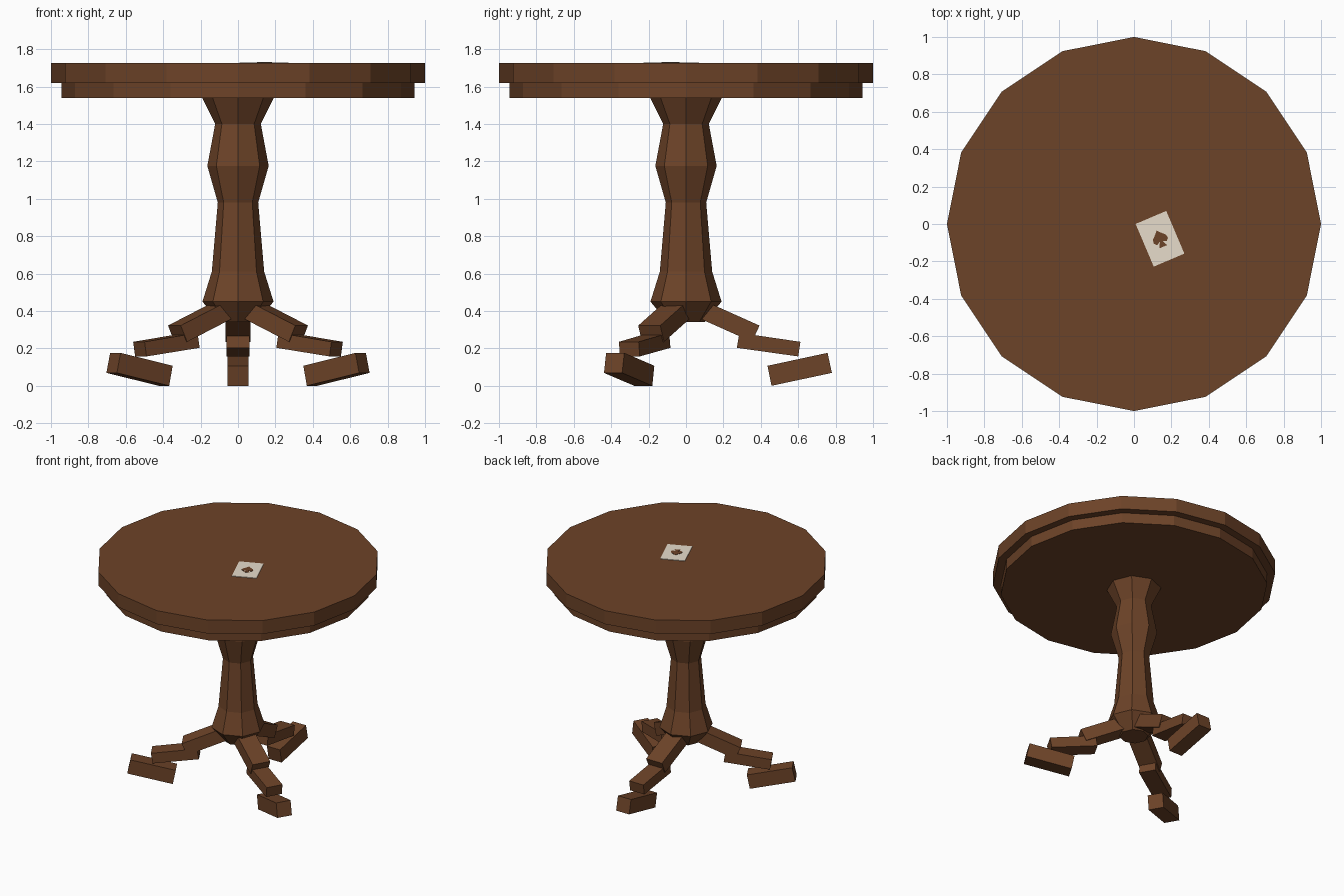
import bpy
import bmesh
from math import sin, cos, pi, radians
from mathutils import Matrix, Vector

cube = bpy.data.objects.get("Cube")
if cube:
    bpy.data.objects.remove(cube)


def material(name, rgb):
    m = bpy.data.materials.new(name)
    m.use_nodes = True
    m.diffuse_color = (*rgb, 1)
    m.node_tree.nodes["Principled BSDF"].inputs["Base Color"].default_value = (*rgb, 1)
    return m


wood = material("brown_wood", (0.152, 0.056, 0.021))
paper = material("ivory_paper", (0.80, 0.72, 0.60))


def finish(name, bm, mat, matrix=None):
    bmesh.ops.recalc_face_normals(bm, faces=bm.faces)
    mesh = bpy.data.meshes.new(name)
    bm.to_mesh(mesh)
    bm.free()
    mesh.materials.append(mat)
    ob = bpy.data.objects.new(name, mesh)
    bpy.context.collection.objects.link(ob)
    if matrix:
        ob.matrix_world = matrix
    return ob


def lathe(name, profile, sides, mat):
    """Stack of faceted rings from (radius, height) pairs, capped at both ends."""
    bm = bmesh.new()
    rings = [[bm.verts.new((r * cos(2 * pi * i / sides), r * sin(2 * pi * i / sides), z))
              for i in range(sides)] for r, z in profile]
    for a, b in zip(rings, rings[1:]):
        for i in range(sides):
            j = (i + 1) % sides
            bm.faces.new((a[i], a[j], b[j], b[i]))
    bm.faces.new(rings[0])
    bm.faces.new(rings[-1])
    return finish(name, bm, mat)


def prism(name, outline, axis, depth, mat, matrix):
    """Extrude a closed outline of 3D points along axis by depth."""
    bm = bmesh.new()
    face = bm.faces.new([bm.verts.new(p) for p in outline])
    new = bmesh.ops.extrude_face_region(bm, geom=[face])["geom"]
    verts = [v for v in new if isinstance(v, bmesh.types.BMVert)]
    bmesh.ops.translate(bm, verts=verts, vec=Vector(axis) * depth)
    return finish(name, bm, mat, matrix)


# Round top in two steps
lathe("table_top", [(1, 1.62), (1, 1.725)], 16, wood)
lathe("under_rim", [(0.943, 1.54), (0.943, 1.62)], 16, wood)

# Turned pedestal
lathe("pedestal", [(0.10, 0.34), (0.19, 0.45), (0.14, 0.61), (0.108, 0.98),
                   (0.164, 1.175), (0.122, 1.40), (0.192, 1.54)], 8, wood)

# Three legs, each of three stepped blocks: side outline and half width
blocks = {
    "upper": (0.068, [(0.08, 0.462), (0.393, 0.322), (0.353, 0.235), (0.04, 0.375)]),
    "middle": (0.061, [(0.285, 0.283), (0.612, 0.235), (0.60, 0.157), (0.272, 0.203)]),
    "foot": (0.056, [(0.436, 0.107), (0.757, 0.176), (0.78, 0.069), (0.457, 0.0)]),
}
for side, angle in (("back", 0), ("right", 120), ("left", -120)):
    turn = Matrix.Rotation(radians(angle), 4, "Z")
    for part, (half, outline) in blocks.items():
        prism(f"{side}_leg_{part}", [(-half, y, z) for y, z in outline],
              (1, 0, 0), 2 * half, wood, turn)

# Playing card lying on the top
place = Matrix.Translation((0.139, -0.079, 1.725)) @ Matrix.Rotation(radians(23), 4, "Z")
prism("card", [(sx * 0.089, sy * 0.124, 0) for sx, sy in ((-1, -1), (1, -1), (1, 1), (-1, 1))],
      (0, 0, 1), 0.004, paper, place)

# Spade mark, mirrored from its right half
half = [(0.012, 0.034), (0.038, 0.008), (0.041, -0.012), (0.028, -0.025),
        (0.008, -0.016), (0.022, -0.046)]
spade = [(0, 0.048)] + half + [(-x, y) for x, y in reversed(half)]
prism("card_mark", [(x, y, 0.003) for x, y in spade], (0, 0, 1), 0.003, wood, place)
